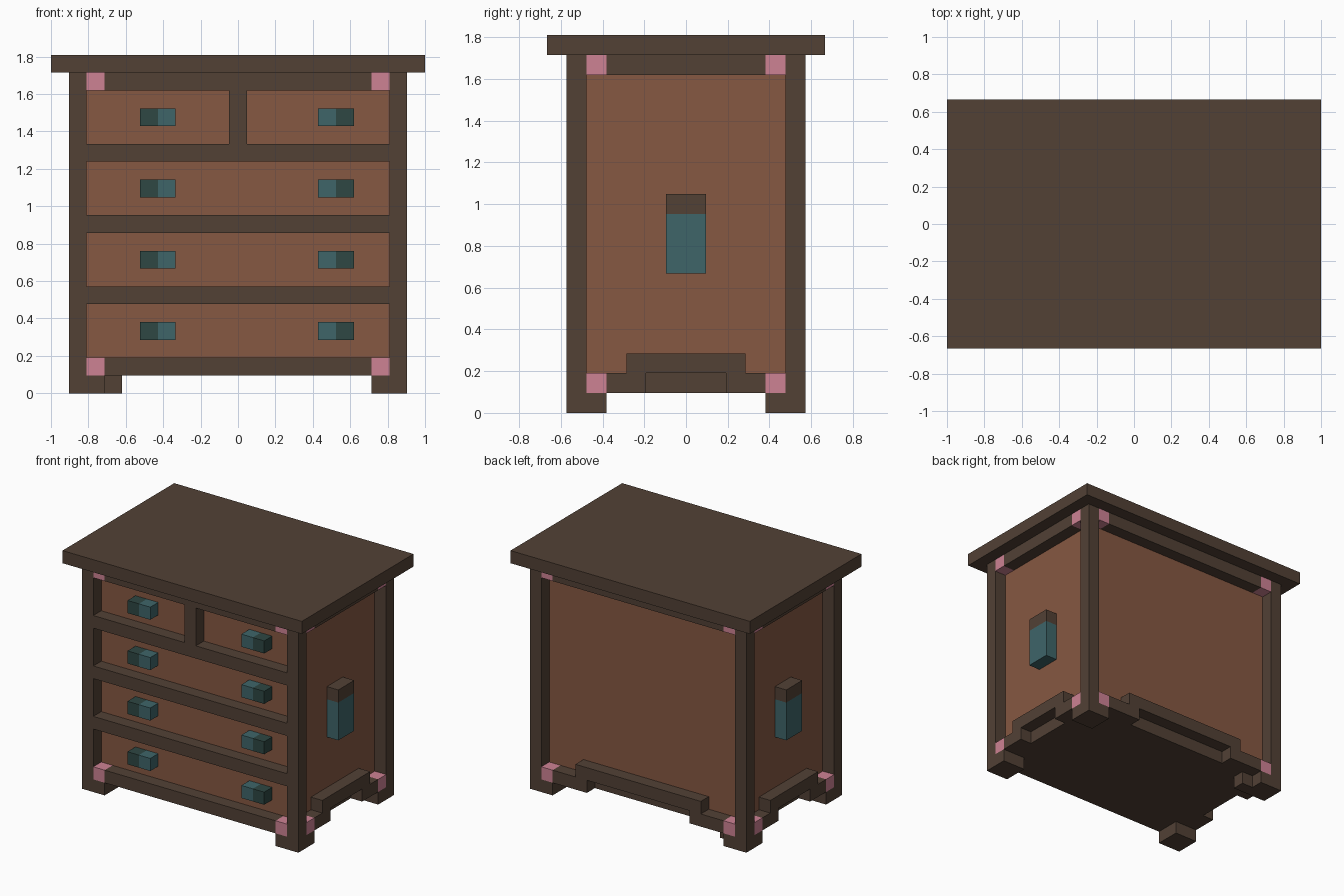
import bpy, bmesh

if "Cube" in bpy.data.objects:
    bpy.data.objects.remove(bpy.data.objects["Cube"])

U = 2 / 21  # one block; the whole piece sits on a 21 x 14 x 19 block grid


def material(name, rgb):
    m = bpy.data.materials.new(name)
    lin = [((c / 255 + 0.055) / 1.055) ** 2.4 for c in rgb]
    m.diffuse_color = (*lin, 1)
    m.use_nodes = True
    m.node_tree.nodes["Principled BSDF"].inputs["Base Color"].default_value = m.diffuse_color
    return m


FRAME = material("dark_wood", (82, 65, 53))
PANEL = material("warm_wood", (134, 88, 66))
TEAL = material("teal_metal", (62, 101, 105))
DEEP = material("deep_teal_metal", (46, 71, 67))
PINK = material("pink_joint", (206, 130, 148))


def blocks(name, mat, boxes):
    """One object from boxes given in block units: x0, x1, y0, y1, z0, z1."""
    bm = bmesh.new()
    for x0, x1, y0, y1, z0, z1 in boxes:
        x0, x1 = sorted((x0, x1))
        y0, y1 = sorted((y0, y1))
        geo = bmesh.ops.create_cube(bm, size=1)
        for v in geo["verts"]:
            v.co = ((x1 if v.co.x > 0 else x0) * U,
                    (y1 if v.co.y > 0 else y0) * U,
                    (z1 if v.co.z > 0 else z0) * U)
    me = bpy.data.meshes.new(name)
    bm.to_mesh(me)
    bm.free()
    me.materials.append(mat)
    ob = bpy.data.objects.new(name, me)
    bpy.context.collection.objects.link(ob)
    return ob


S = (-1, 1)
CORNERS = [(sx, sy) for sx in S for sy in S]

# Main body: table top, panelled carcass, dark base
blocks("top_board", FRAME, [(-10.5, 10.5, -7, 7, 18, 19)])
blocks("panelled_body", PANEL, [(-8.5, 8.5, -5, 5, 2, 17)])
blocks("base_board", FRAME, [(-8.5, 8.5, -5, 5, 1, 2)])

# Corner posts and feet
blocks("corner_posts", FRAME, [(8.5 * sx, 9.5 * sx, 5 * sy, 6 * sy, 1, 18) for sx, sy in CORNERS])
blocks("feet", FRAME, [(7.5 * sx, 9.5 * sx, 4 * sy, 6 * sy, 0, 1) for sx, sy in CORNERS])
blocks("foot_spur", FRAME, [(-7.5, -6.5, 4, 5, 0, 1)])

# Pink joints beside every post, top and bottom
joints = []
for sx, sy in CORNERS:
    for z in (1, 17):
        joints.append((7.5 * sx, 8.5 * sx, 5 * sy, 6 * sy, z, z + 1))
        joints.append((8.5 * sx, 9.5 * sx, 4 * sy, 5 * sy, z, z + 1))
blocks("corner_joints", PINK, joints)

# Top rails on all four sides
blocks("top_rails", FRAME,
       [(-7.5, 7.5, 5 * s, 6 * s, 17, 18) for s in S]
       + [(8.5 * s, 9.5 * s, -4, 4, 17, 18) for s in S])

# Front rails between drawers and the centre stile
blocks("drawer_rails", FRAME,
       [(-8.5, 8.5, -6, -5, z, z + 1) for z in (5, 9, 13)])
blocks("bottom_front_rail", FRAME, [(-7.5, 7.5, -6, -5, 1, 2)])
blocks("centre_stile", FRAME, [(-0.5, 0.5, -6, -5, 14, 17)])

# Stepped aprons on the back and the two sides
blocks("back_apron", FRAME,
       [(-5.5, 5.5, 5, 6, 2, 3)] + [(4.5 * s, 7.5 * s, 5, 6, 1, 2) for s in S])
blocks("side_aprons", FRAME,
       [(8.5 * s, 9.5 * s, -3, 3, 2, 3) for s in S]
       + [(8.5 * sx, 9.5 * sx, 2 * sy, 4 * sy, 1, 2) for sx, sy in CORNERS])

# Drawer pulls: bright half towards the centre, deep half outside
rows = (3, 7, 11, 15)
blocks("drawer_pulls_bright", TEAL,
       [(x, x + 1, -6, -5, z, z + 1) for z in rows for x in (-4.5, 4.5)])
blocks("drawer_pulls_deep", DEEP,
       [(x, x + 1, -6, -5, z, z + 1) for z in rows for x in (-5.5, 5.5)])

# Side handles with wooden caps
blocks("side_handles", TEAL, [(8.5 * s, 9.5 * s, -1, 1, 7, 10) for s in S])
blocks("side_handle_caps", FRAME, [(8.5 * s, 9.5 * s, -1, 1, 10, 11) for s in S])
